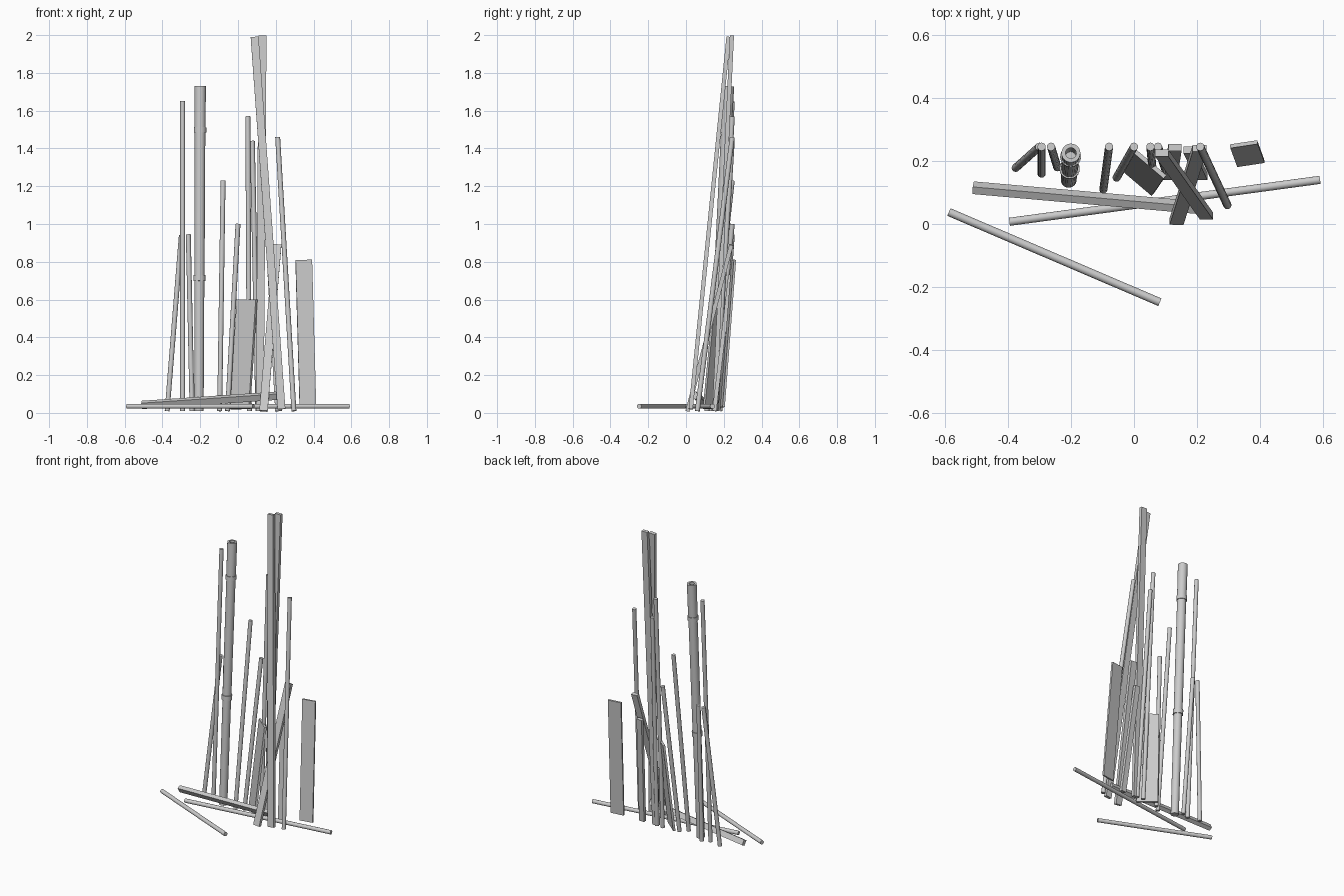
import bpy
import bmesh
import math
from mathutils import Matrix, Vector

cube = bpy.data.objects.get("Cube")
if cube:
    bpy.data.objects.remove(cube, do_unlink=True)

GREY = (0.6, 0.6, 0.6, 1.0)
mat = bpy.data.materials.new("plain grey")
mat.use_nodes = True
mat.diffuse_color = GREY
mat.node_tree.nodes["Principled BSDF"].inputs["Base Color"].default_value = GREY


def frame(a, b, wide):
    """Matrix at a, with local z towards b and local x as near to wide as possible."""
    a, b = Vector(a), Vector(b)
    z = (b - a).normalized()
    x = Vector(wide)
    x = (x - z * x.dot(z)).normalized()
    y = z.cross(x)
    m = Matrix((x, y, z)).transposed().to_4x4()
    m.translation = a
    return m, (b - a).length


def finish(name, bm, matrix, smooth=False):
    bmesh.ops.recalc_face_normals(bm, faces=bm.faces)
    mesh = bpy.data.meshes.new(name)
    bm.to_mesh(mesh)
    bm.free()
    mesh.materials.append(mat)
    obj = bpy.data.objects.new(name, mesh)
    obj.matrix_world = matrix
    bpy.context.collection.objects.link(obj)
    if smooth:
        bpy.ops.object.select_all(action="DESELECT")
        obj.select_set(True)
        bpy.context.view_layer.objects.active = obj
        bpy.ops.object.shade_smooth_by_angle(angle=math.radians(40))


def rod(name, a, b, r=0.013):
    m, length = frame(a, b, (1, 0.01, 0.02))
    bm = bmesh.new()
    bmesh.ops.create_cone(bm, cap_ends=True, segments=16, radius1=r, radius2=r, depth=length,
                          matrix=Matrix.Translation((0, 0, length / 2)))
    finish(name, bm, m, smooth=True)


def board(name, a, b, width, depth, wide=(1, 0, 0)):
    m, length = frame(a, b, wide)
    bm = bmesh.new()
    bmesh.ops.create_cube(bm, size=1, matrix=Matrix.Translation((0, 0, length / 2))
                          @ Matrix.Diagonal((width, depth, length, 1)))
    finish(name, bm, m)


def pipe(name, a, b, profile):
    m, length = frame(a, b, (1, 0, 0))
    bm = bmesh.new()
    verts = [bm.verts.new((r, 0, t * length)) for r, t in profile]
    edges = [bm.edges.new(pair) for pair in zip(verts, verts[1:])]
    bmesh.ops.spin(bm, geom=verts + edges, cent=(0, 0, 0), axis=(0, 0, 1),
                   angle=math.tau, steps=24, use_duplicate=False)
    bmesh.ops.remove_doubles(bm, verts=bm.verts, dist=0.0001)
    finish(name, bm, m, smooth=True)


# Leaning rods, each from its foot to its top
leaning_rods = [
    ((-0.375, 0.178, 0.01), (-0.300, 0.245, 0.94)),
    ((-0.293, 0.160, 0.01), (-0.293, 0.245, 1.65)),
    ((-0.243, 0.180, 0.01), (-0.263, 0.245, 0.945)),
    ((-0.097, 0.110, 0.01), (-0.079, 0.245, 1.23)),
    ((-0.055, 0.147, 0.01), (0.000, 0.245, 1.00)),
    ((0.060, 0.160, 0.01), (0.052, 0.245, 1.57)),
    ((0.105, 0.155, 0.01), (0.076, 0.245, 1.44)),
    ((0.296, 0.060, 0.01), (0.210, 0.245, 1.46)),
]
for i, (foot, top) in enumerate(leaning_rods, 1):
    rod(f"leaning_rod_{i}", foot, top)

# Hollow pipe with two collars
pipe("collared_pipe", (-0.207, 0.140, 0.01), (-0.200, 0.225, 1.73), [
    (0, 0), (0.025, 0), (0.026, 0.4), (0.032, 0.4), (0.032, 0.418), (0.027, 0.418),
    (0.028, 0.857), (0.033, 0.857), (0.033, 0.873), (0.029, 0.873),
    (0.030, 1), (0.017, 1), (0.017, 0.85), (0, 0.85)])

# Leaning beams
board("tall_beam_back", (0.115, 0.150, 0.01), (0.130, 0.243, 1.998), 0.042, 0.022)
board("tall_beam_front", (0.230, 0.025, 0.02), (0.088, 0.225, 1.99), 0.042, 0.022)
board("short_beam", (0.135, 0.008, 0.01), (0.208, 0.240, 0.89), 0.044, 0.022)
board("hidden_beam", (0.215, 0.150, 0.01), (0.175, 0.235, 0.73), 0.036, 0.022)

# Wide flat panels
board("left_panel", (0.370, 0.193, 0.03), (0.348, 0.253, 0.81), 0.088, 0.012, (1, 0.15, 0))
board("middle_panel", (0.010, 0.137, 0.02), (0.048, 0.192, 0.60), 0.132, 0.014, (1, -0.85, 0))

# Pieces lying on the ground
board("fallen_beam", (-0.510, 0.115, 0.042), (0.225, 0.050, 0.092), 0.036, 0.026, (0, -0.5, 0.9))
rod("fallen_rod_back", (-0.395, 0.007, 0.035), (0.590, 0.140, 0.035))
rod("fallen_rod_front", (-0.587, 0.038, 0.035), (0.082, -0.248, 0.035))
